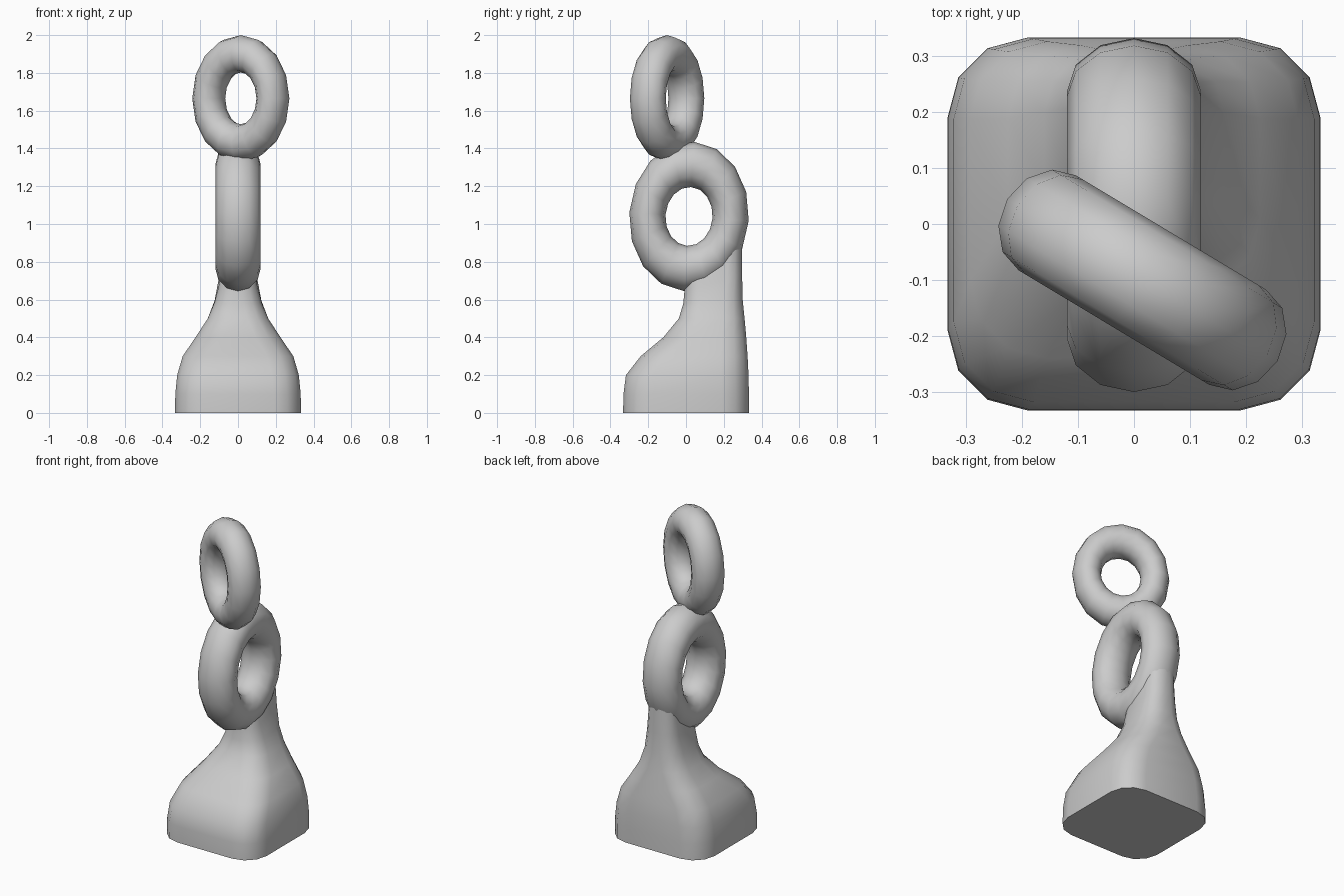
import bpy, bmesh
from math import radians, sin, cos, pi

if "Cube" in bpy.data.objects:
    bpy.data.objects.remove(bpy.data.objects["Cube"])


def smooth(obj, angle):
    bpy.ops.object.select_all(action='DESELECT')
    obj.select_set(True)
    bpy.context.view_layer.objects.active = obj
    bpy.ops.object.shade_smooth_by_angle(angle=radians(angle))


def ring(name, centre, major, minor, squeeze, tilt, yaw):
    """Upright oval ring, narrowed across its width."""
    bpy.ops.mesh.primitive_torus_add(
        major_segments=16, minor_segments=12, major_radius=major, minor_radius=minor,
        location=centre, rotation=(pi / 2, radians(tilt), radians(yaw)))
    obj = bpy.context.object
    obj.name = name
    obj.scale = (squeeze, 1, 1)
    bpy.ops.object.transform_apply(location=False, rotation=True, scale=True)
    smooth(obj, 60)


def section(half_x, y0, y1, r):
    """Rounded rectangle outline, four points per corner."""
    cy, half_y = (y0 + y1) / 2, (y1 - y0) / 2
    pts = []
    for i, (sx, sy) in enumerate(((1, 1), (-1, 1), (-1, -1), (1, -1))):
        for k in range(4):
            a = i * pi / 2 + k * pi / 6
            pts.append((sx * (half_x - r) + r * cos(a), cy + sy * (half_y - r) + r * sin(a)))
    return pts


# Pedestal: z at front, z at back, half width, front y, back y, corner radius
levels = [
    (0.00, 0.00, 0.333, -0.333, 0.333, 0.143),
    (0.10, 0.10, 0.332, -0.331, 0.333, 0.143),
    (0.20, 0.20, 0.322, -0.318, 0.331, 0.143),
    (0.30, 0.30, 0.293, -0.240, 0.326, 0.138),
    (0.40, 0.40, 0.225, -0.120, 0.319, 0.130),
    (0.50, 0.50, 0.160, -0.038, 0.310, 0.110),
    (0.58, 0.60, 0.124, -0.014, 0.300, 0.095),
    (0.65, 0.73, 0.102, -0.008, 0.297, 0.080),
    (0.72, 0.90, 0.085, 0.000, 0.297, 0.070),
]
bm = bmesh.new()
loops = []
for z0, z1, hx, y0, y1, r in levels:
    loops.append([bm.verts.new((x, y, z0 + (z1 - z0) * (y - y0) / (y1 - y0)))
                  for x, y in section(hx, y0, y1, r)])
for a, b in zip(loops, loops[1:]):
    for i in range(16):
        j = (i + 1) % 16
        bm.faces.new((a[i], a[j], b[j], b[i]))
bm.faces.new(loops[0][::-1])
bm.faces.new(loops[-1])
mesh = bpy.data.meshes.new("pedestal")
bm.to_mesh(mesh)
bm.free()
pedestal = bpy.data.objects.new("pedestal", mesh)
bpy.context.collection.objects.link(pedestal)
smooth(pedestal, 50)

# Stacked rings
ring("lower_ring", (0, 0.016, 1.04), 0.276, 0.12, 0.80, 4, 90)
ring("upper_ring", (0.015, -0.10, 1.665), 0.236, 0.099, 0.84, 0, -31)
